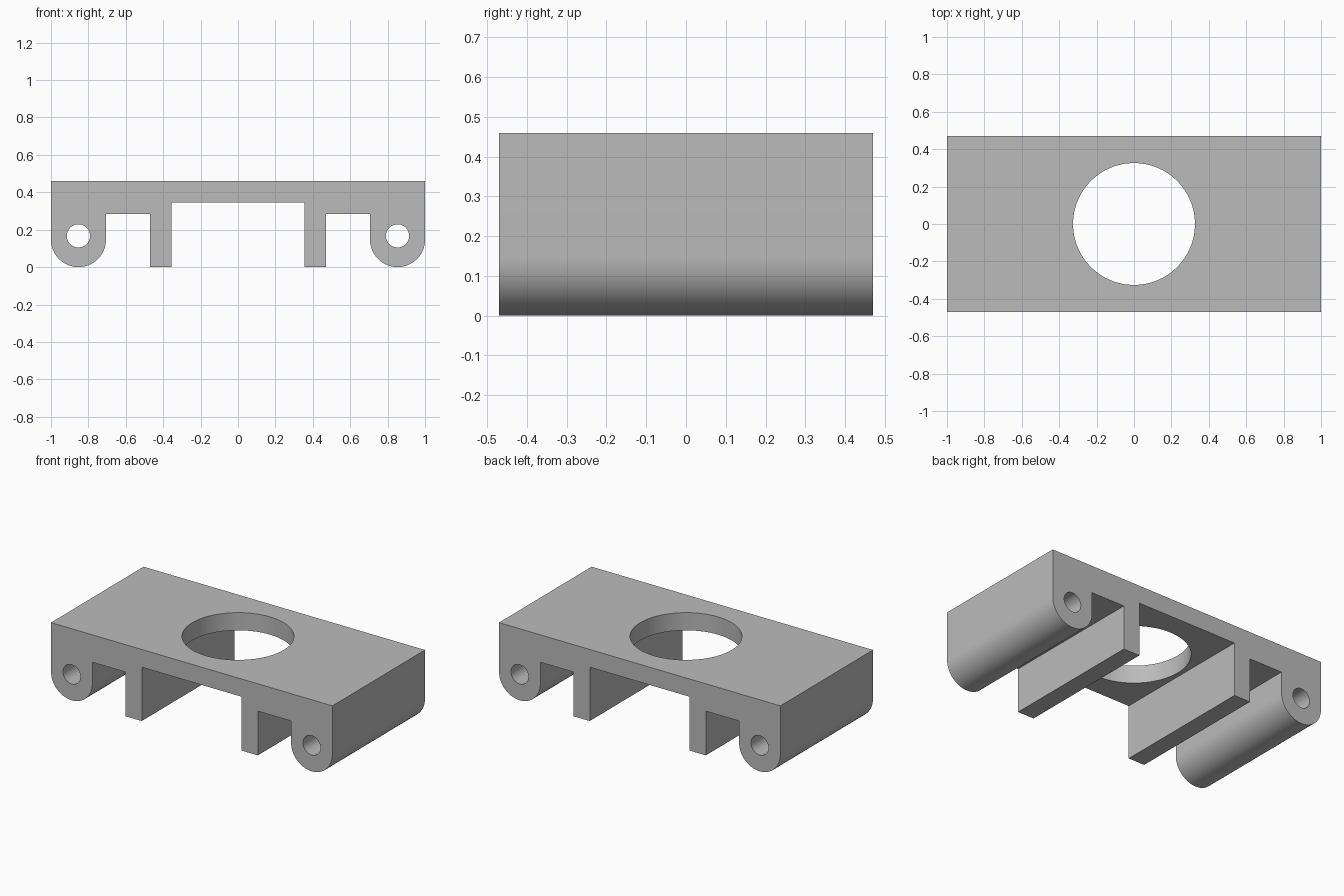
import bpy, bmesh, math
from math import pi, sin, cos, radians

cube = bpy.data.objects.get("Cube")
if cube:
    bpy.data.objects.remove(cube, do_unlink=True)

DEPTH = 0.94
TOP = 0.46
LUG_R, LUG_X = 0.147, 0.853

grey = bpy.data.materials.new("plain grey")
grey.use_nodes = True
grey.diffuse_color = (0.5, 0.5, 0.5, 1)
grey.node_tree.nodes["Principled BSDF"].inputs["Base Color"].default_value = (0.5, 0.5, 0.5, 1)


def extrude_profile(name, points):
    """Extrude an x-z outline along y, centred on y = 0."""
    bm = bmesh.new()
    face = bm.faces.new([bm.verts.new((x, -DEPTH / 2, z)) for x, z in points])
    result = bmesh.ops.extrude_face_region(bm, geom=[face])
    moved = [v for v in result["geom"] if isinstance(v, bmesh.types.BMVert)]
    bmesh.ops.translate(bm, verts=moved, vec=(0, DEPTH, 0))
    bmesh.ops.recalc_face_normals(bm, faces=bm.faces)
    mesh = bpy.data.meshes.new(name)
    bm.to_mesh(mesh)
    bm.free()
    obj = bpy.data.objects.new(name, mesh)
    bpy.context.collection.objects.link(obj)
    mesh.materials.append(grey)
    return obj


def drill(target, radius, length, location, rotation=(0, 0, 0)):
    """Cut a round hole and remove the cutter."""
    bpy.ops.mesh.primitive_cylinder_add(vertices=64, radius=radius, depth=length,
                                        location=location, rotation=rotation)
    cutter = bpy.context.object
    cutter.name = "hole_cutter"
    cutter.hide_render = True
    cutter.data.materials.append(grey)
    mod = target.modifiers.new("hole", "BOOLEAN")
    mod.operation, mod.solver, mod.object = "DIFFERENCE", "EXACT", cutter
    bpy.context.view_layer.objects.active = target
    bpy.ops.object.modifier_apply(modifier=mod.name)
    bpy.data.objects.remove(cutter, do_unlink=True)


# Right half of the outline: centre recess, leg, slot, rounded lug, top
half = [(0.355, 0.346), (0.355, 0), (0.47, 0), (0.47, 0.284),
        (LUG_X - LUG_R, 0.284)]
steps = 32
for i in range(steps + 1):
    a = pi + pi * i / steps
    half.append((LUG_X + LUG_R * cos(a), LUG_R + LUG_R * sin(a)))
half.append((1, TOP))
outline = half + [(-x, z) for x, z in reversed(half)]

bracket = extrude_profile("bracket", outline)

# Pin holes through the lugs and the large round opening in the plate
for side in (-1, 1):
    drill(bracket, 0.062, 2, (side * LUG_X, 0, 0.167), (pi / 2, 0, 0))
drill(bracket, 0.326, 1, (0, 0, TOP))

bpy.ops.object.select_all(action="DESELECT")
bracket.select_set(True)
bpy.context.view_layer.objects.active = bracket
bpy.ops.object.shade_smooth_by_angle(angle=radians(30))
